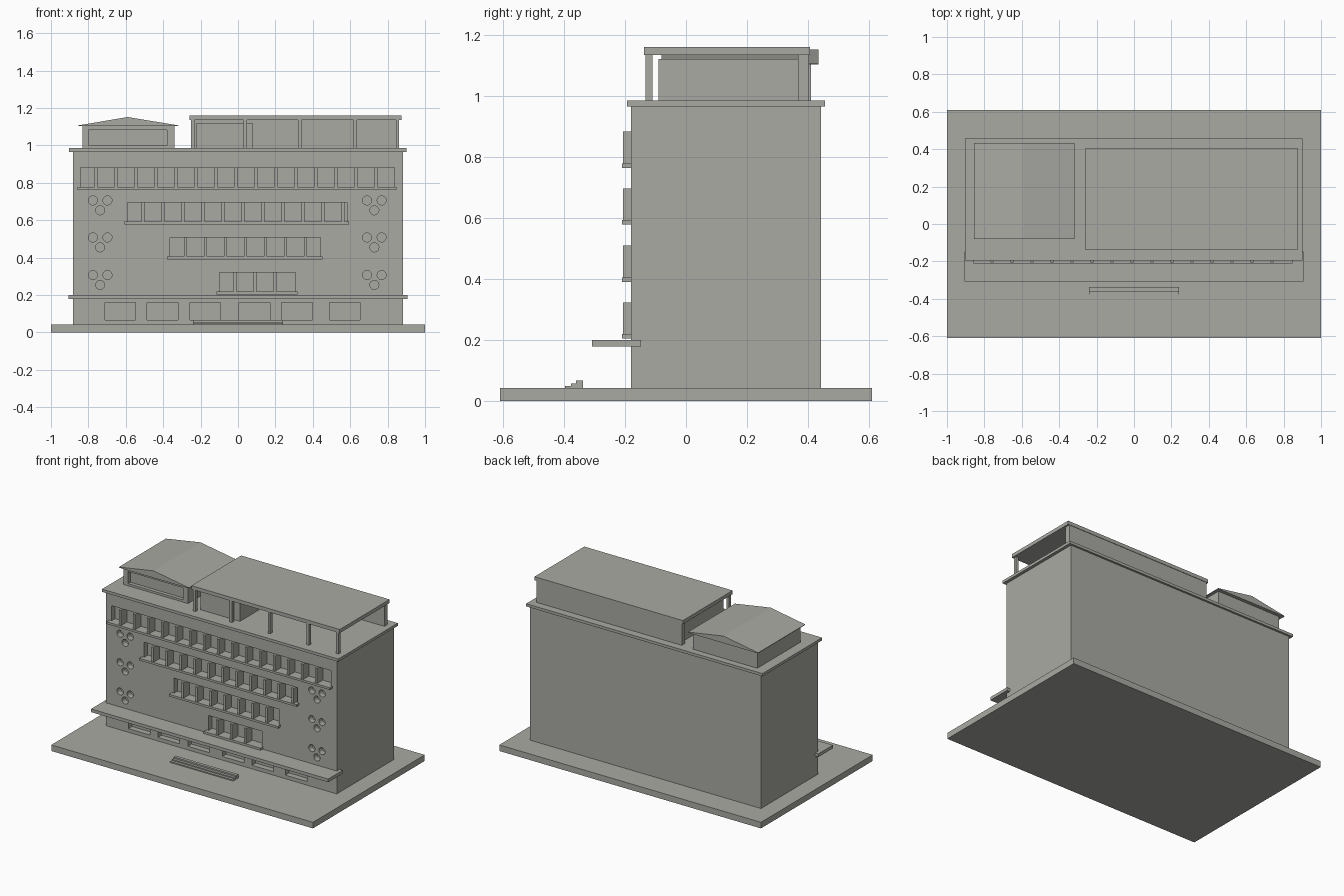
import bpy, bmesh, math
from mathutils import Matrix, Vector

if "Cube" in bpy.data.objects:
    bpy.data.objects.remove(bpy.data.objects["Cube"])

stone = bpy.data.materials.new("warm grey")
stone.diffuse_color = (0.40, 0.40, 0.37, 1)
stone.use_nodes = True
stone.node_tree.nodes["Principled BSDF"].inputs["Base Color"].default_value = stone.diffuse_color


def add_box(bm, x0, x1, y0, y1, z0, z1):
    m = Matrix.Translation(((x0 + x1) / 2, (y0 + y1) / 2, (z0 + z1) / 2))
    m = m @ Matrix.Diagonal((x1 - x0, y1 - y0, z1 - z0, 1))
    bmesh.ops.create_cube(bm, size=1, matrix=m)


def finish(name, bm):
    me = bpy.data.meshes.new(name)
    bm.to_mesh(me)
    bm.free()
    me.materials.append(stone)
    ob = bpy.data.objects.new(name, me)
    bpy.context.collection.objects.link(ob)
    return ob


def boxes(name, *dims):
    bm = bmesh.new()
    for d in dims:
        add_box(bm, *d)
    return finish(name, bm)


def cut(ob, cutter):
    cutter.hide_render = True
    cutter.hide_viewport = True
    cutter.display_type = 'WIRE'
    mod = ob.modifiers.new("openings", 'BOOLEAN')
    mod.operation = 'DIFFERENCE'
    mod.solver = 'EXACT'
    mod.object = cutter


FRONT, RECESS = -0.18, -0.14
PITCH = 0.107

# Plinth, main block, roof slab, canopy
boxes("ground_slab", (-1, 1, -0.61, 0.61, 0, 0.042))
body = boxes("main_block", (-0.883, 0.881, FRONT, 0.442, 0.042, 0.966))
boxes("roof_slab", (-0.904, 0.902, -0.194, 0.456, 0.966, 0.985))
boxes("entrance_canopy", (-0.907, 0.905, -0.308, -0.148, 0.178, 0.20))

# Three entrance steps
boxes("entrance_steps",
      (-0.24, 0.24, -0.397, -0.338, 0.042, 0.049),
      (-0.24, 0.24, -0.378, -0.338, 0.049, 0.057),
      (-0.24, 0.24, -0.36, -0.338, 0.057, 0.067))

# Window bands: left, right, sill top, head, number of fins
bands = [(-0.842, 0.837, 0.777, 0.882, 15),
         (-0.592, 0.582, 0.592, 0.696, 11),
         (-0.364, 0.441, 0.404, 0.509, 7),
         (-0.099, 0.308, 0.218, 0.322, 3)]
cutter = bmesh.new()
fins, sills = bmesh.new(), bmesh.new()
for x0, x1, z0, z1, n in bands:
    add_box(cutter, x0, x1, FRONT - 0.1, RECESS, z0, z1)
    add_box(sills, x0 - 0.016, x1 + 0.011, -0.21, FRONT + 0.005, z0 - 0.014, z0 + 0.001)
    for i in range(n):
        x = x0 + 0.083 + i * PITCH
        add_box(fins, x - 0.008, x + 0.008, -0.206, RECESS + 0.005, z0, z1 + 0.001)
finish("window_fins", fins)
finish("window_sills", sills)

# Ground floor openings
for x in (-0.63, -0.404, -0.175, 0.088, 0.315, 0.57):
    add_box(cutter, x - 0.082, x + 0.082, FRONT - 0.1, RECESS, 0.067, 0.161)

# Round openings in groups of three on both sides
for cx in (-0.737, 0.729):
    for z in (0.706, 0.508, 0.307):
        for dx, dz in ((-0.039, 0), (0.039, 0), (0, -0.053)):
            m = Matrix.Translation((cx + dx, FRONT - 0.02, z + dz)) @ Matrix.Rotation(math.pi / 2, 4, 'X')
            bmesh.ops.create_cone(cutter, cap_ends=True, segments=24, radius1=0.024,
                                  radius2=0.024, depth=0.12, matrix=m)
cut(body, finish("facade_cutter", cutter))

# Roof pavilion: flat roof, back wall, front posts, enclosed room
ROOF = 0.985
boxes("pavilion_roof", (-0.26, 0.874, -0.138, 0.406, 1.135, 1.16))
boxes("pavilion_back_wall", (-0.25, 0.862, 0.368, 0.403, ROOF, 1.135))
boxes("pavilion_posts", *[(x - 0.009, x + 0.009, -0.133, -0.11, ROOF, 1.135)
                          for x in (-0.241, 0.039, 0.33, 0.627, 0.853)])
boxes("pavilion_room", (-0.222, 0.078, -0.09, 0.369, ROOF, 1.121))

# Small roof hut with recessed window
hut = boxes("hut_walls", (-0.832, -0.34, -0.06, 0.41, ROOF, 1.106))
cut(hut, boxes("hut_cutter", (-0.798, -0.38, -0.2, -0.035, 1.0, 1.083)))

# Low gabled hut roof, extruded along y
bm = bmesh.new()
profile = [(-0.855, 1.103), (-0.318, 1.103), (-0.318, 1.107), (-0.59, 1.152), (-0.855, 1.107)]
face = bm.faces.new([bm.verts.new((x, -0.08, z)) for x, z in profile])
ext = bmesh.ops.extrude_face_region(bm, geom=[face])
bmesh.ops.translate(bm, vec=Vector((0, 0.514, 0)),
                    verts=[v for v in ext["geom"] if isinstance(v, bmesh.types.BMVert)])
bmesh.ops.recalc_face_normals(bm, faces=bm.faces)
finish("hut_roof", bm)
